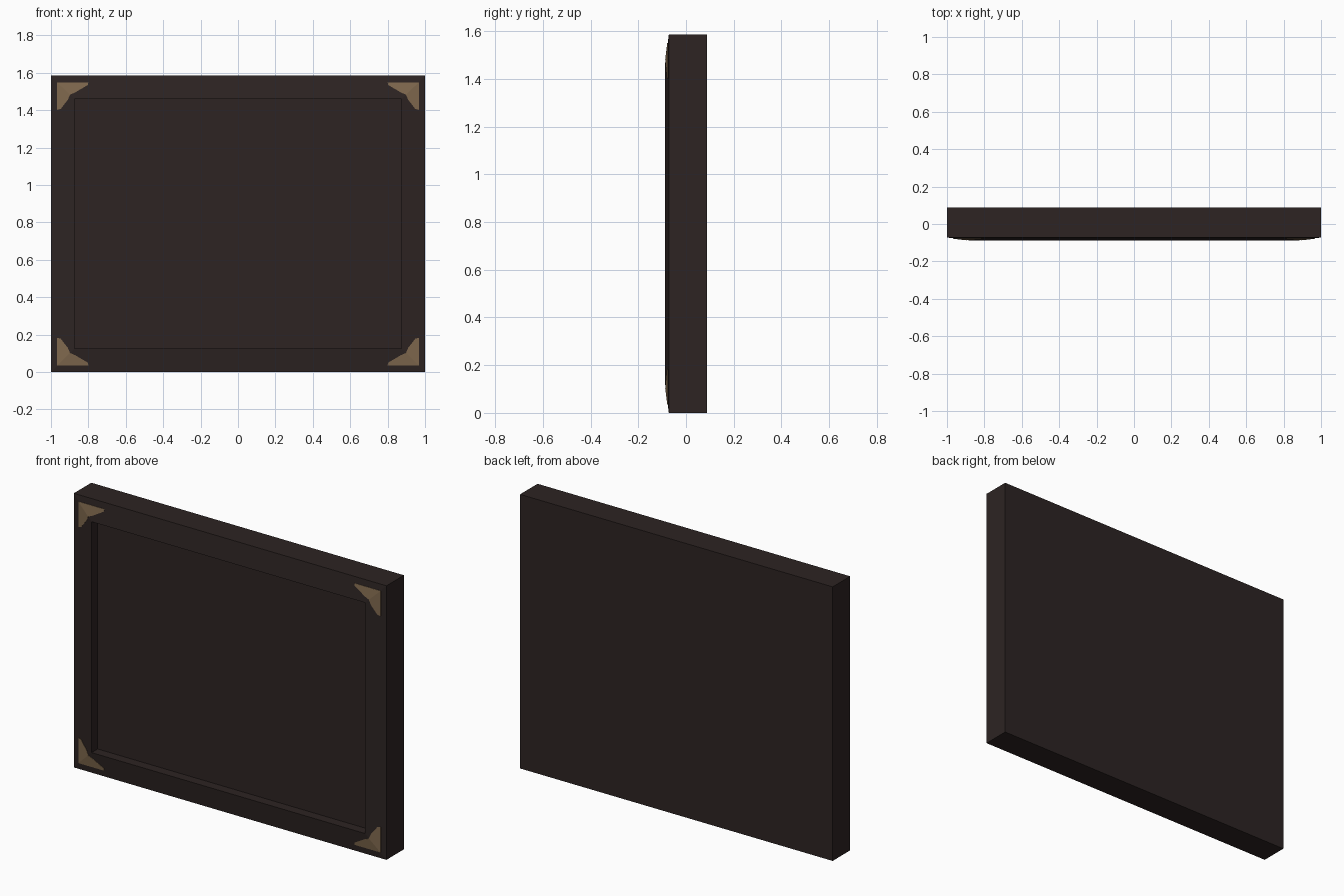
import bpy, bmesh

if "Cube" in bpy.data.objects:
    bpy.data.objects.remove(bpy.data.objects["Cube"])

H = 1.585            # overall height
RIM = 0.125          # width of the sloped front border
Y_BACK, Y_EDGE, Y_LIP, Y_PANEL = 0.088, -0.072, -0.088, -0.033


def material(name, color):
    m = bpy.data.materials.new(name)
    m.diffuse_color = (*color, 1)
    m.use_nodes = True
    m.node_tree.nodes["Principled BSDF"].inputs["Base Color"].default_value = m.diffuse_color
    return m


dark = material("dark_wood", (0.026, 0.0175, 0.0165))
gold = material("dull_gold", (0.216, 0.141, 0.076))


def make_object(name, bm, mat):
    bmesh.ops.recalc_face_normals(bm, faces=bm.faces)
    me = bpy.data.meshes.new(name)
    bm.to_mesh(me)
    bm.free()
    me.materials.append(mat)
    ob = bpy.data.objects.new(name, me)
    bpy.context.collection.objects.link(ob)
    return ob


# Frame with sloped border, closed back and recessed panel, as joined rings
bm = bmesh.new()
rings = []
for inset, y in ((0, Y_BACK), (0, Y_EDGE), (RIM, Y_LIP), (RIM, Y_PANEL)):
    x, z0, z1 = 1 - inset, inset, H - inset
    rings.append([bm.verts.new(p) for p in
                  ((-x, y, z0), (x, y, z0), (x, y, z1), (-x, y, z1))])
for a, b in zip(rings, rings[1:]):
    for i in range(4):
        j = (i + 1) % 4
        bm.faces.new((a[i], a[j], b[j], b[i]))
bm.faces.new(rings[0])
bm.faces.new(rings[-1])
make_object("frame", bm, dark)

# Corner ornaments: two halves meeting on the mitre, lying on the sloped border
along_x = [(.033, .036), (.2, .036), (.198, .05), (.155, .075), (.13, .09), (.102, .102)]
along_z = [(.033, .036), (.102, .102), (.09, .13), (.07, .155), (.053, .178), (.033, .183)]
for side, sx in (("left", -1), ("right", 1)):
    for level, top in (("lower", False), ("upper", True)):
        bm = bmesh.new()
        for outline, axis in ((along_x, 1), (along_z, 0)):
            layers = []
            for lift in (0.002, -0.001):
                layer = []
                for p in outline:
                    slope = p[axis] / RIM
                    y = Y_EDGE + (Y_LIP - Y_EDGE) * slope - lift
                    layer.append(bm.verts.new(
                        (sx * (1 - p[0]), y, H - p[1] if top else p[1])))
                layers.append(layer)
            bm.faces.new(layers[0])
            n = len(outline)
            for i in range(n):
                j = (i + 1) % n
                bm.faces.new((layers[0][i], layers[0][j], layers[1][j], layers[1][i]))
        make_object(f"{level}_{side}_corner_ornament", bm, gold)
